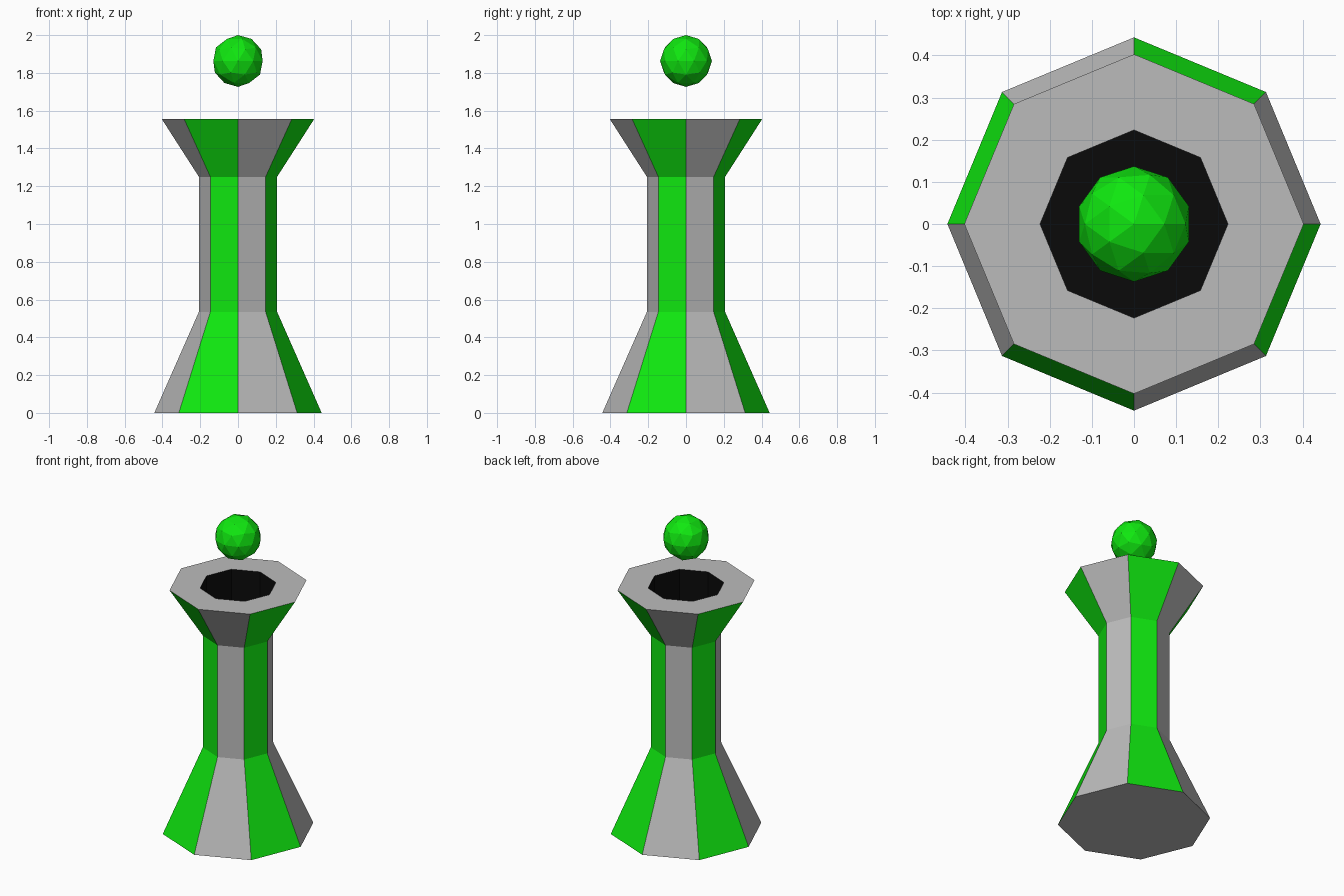
import bpy, bmesh
from math import cos, sin, pi

if "Cube" in bpy.data.objects:
    bpy.data.objects.remove(bpy.data.objects["Cube"])

SIDES = 8


def material(name, rgb):
    m = bpy.data.materials.new(name)
    m.diffuse_color = (*rgb, 1)
    m.use_nodes = True
    m.node_tree.nodes["Principled BSDF"].inputs["Base Color"].default_value = m.diffuse_color
    return m


grey = material("grey", (0.5, 0.5, 0.5))
green = material("green", (0.005, 0.8, 0.005))
black = material("black", (0.003, 0.003, 0.003))


def ring(bm, r, z):
    return [bm.verts.new((r * cos(2 * pi * i / SIDES), r * sin(2 * pi * i / SIDES), z))
            for i in range(SIDES)]


def lathe(name, profile, mats, pick):
    """Octagonal loft through (radius, z) pairs; pick(band, side) gives material slot."""
    bm = bmesh.new()
    rings = [ring(bm, r, z) for r, z in profile]
    last = len(rings) - 1
    for k in range(last):
        a, b = rings[k], rings[k + 1]
        for i in range(SIDES):
            j = (i + 1) % SIDES
            bm.faces.new((a[i], a[j], b[j], b[i])).material_index = pick(k, i)
    # flat caps at both ends of the profile
    bm.faces.new(rings[0][::-1]).material_index = 0
    bm.faces.new(rings[-1]).material_index = pick(last, 0)
    mesh = bpy.data.meshes.new(name)
    bm.to_mesh(mesh)
    bm.free()
    for m in mats:
        mesh.materials.append(m)
    obj = bpy.data.objects.new(name, mesh)
    bpy.context.collection.objects.link(obj)
    return obj


# striped flared column with grey rim and black recess on top
def stripe(band, side):
    if band < 3:
        return side % 2
    return 0 if band == 3 else 2


lathe("striped_column",
      [(0.443, 0), (0.207, 0.535), (0.207, 1.25), (0.403, 1.555),
       (0.223, 1.555), (0.223, 1.355)],
      [grey, green, black], stripe)

# floating faceted ball
bpy.ops.mesh.primitive_ico_sphere_add(subdivisions=2, radius=0.137, location=(0, 0, 1.863))
ball = bpy.context.object
ball.name = "floating_ball"
ball.data.materials.append(green)
